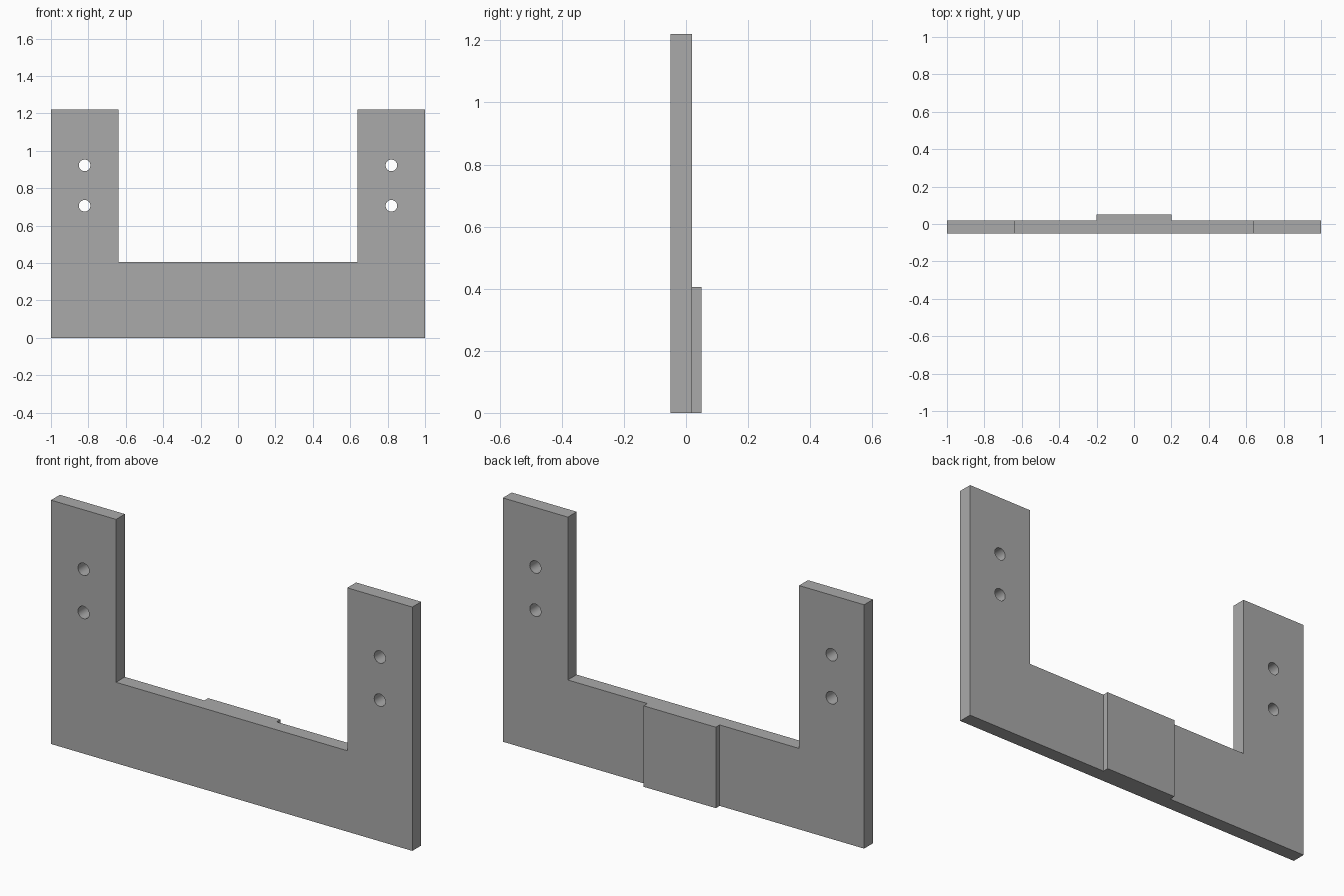
import bpy, bmesh, math
from mathutils import Matrix

cube = bpy.data.objects.get("Cube")
if cube:
    bpy.data.objects.remove(cube, do_unlink=True)

FRONT, BACK, PAD_BACK = -0.05, 0.02, 0.05
BAR_TOP, HEIGHT, INNER = 0.405, 1.22, 0.64

grey = bpy.data.materials.new("plain grey")
grey.use_nodes = True
colour = (0.40, 0.40, 0.40, 1)
grey.diffuse_color = colour
grey.node_tree.nodes["Principled BSDF"].inputs["Base Color"].default_value = colour


def add_object(name, bm):
    bmesh.ops.recalc_face_normals(bm, faces=bm.faces)
    mesh = bpy.data.meshes.new(name)
    bm.to_mesh(mesh)
    bm.free()
    mesh.materials.append(grey)
    obj = bpy.data.objects.new(name, mesh)
    bpy.context.collection.objects.link(obj)
    return obj


def slab(name, outline, y0, y1):
    """Extrude an x-z outline from y0 to y1."""
    bm = bmesh.new()
    face = bm.faces.new([bm.verts.new((x, y0, z)) for x, z in outline])
    new = bmesh.ops.extrude_face_region(bm, geom=[face])["geom"]
    verts = [v for v in new if isinstance(v, bmesh.types.BMVert)]
    bmesh.ops.translate(bm, verts=verts, vec=(0, y1 - y0, 0))
    return add_object(name, bm)


# U-shaped plate: crossbar with an upright at each end
half = [(1, 0), (1, HEIGHT), (INNER, HEIGHT), (INNER, BAR_TOP)]
plate = slab("bracket_plate", half + [(-x, z) for x, z in reversed(half)], FRONT, BACK)

# Raised pad on the back of the crossbar
slab("back_pad", [(-0.2, 0), (0.2, 0), (0.2, BAR_TOP), (-0.2, BAR_TOP)], BACK, PAD_BACK)

# Two screw holes through each upright
bm = bmesh.new()
for x in (-0.82, 0.82):
    for z in (0.706, 0.922):
        bmesh.ops.create_cone(
            bm, cap_ends=True, segments=32, radius1=0.031, radius2=0.031, depth=0.3,
            matrix=Matrix.Translation((x, 0, z)) @ Matrix.Rotation(math.pi / 2, 4, "X"))
cutter = add_object("hole_cutter", bm)
cutter.hide_render = True

holes = plate.modifiers.new("screw holes", "BOOLEAN")
holes.operation = "DIFFERENCE"
holes.solver = "EXACT"
holes.object = cutter

bpy.ops.object.select_all(action="DESELECT")
plate.select_set(True)
bpy.context.view_layer.objects.active = plate
bpy.ops.object.modifier_apply(modifier=holes.name)
bpy.data.objects.remove(cutter, do_unlink=True)
bpy.ops.object.shade_smooth_by_angle(angle=math.radians(30))
